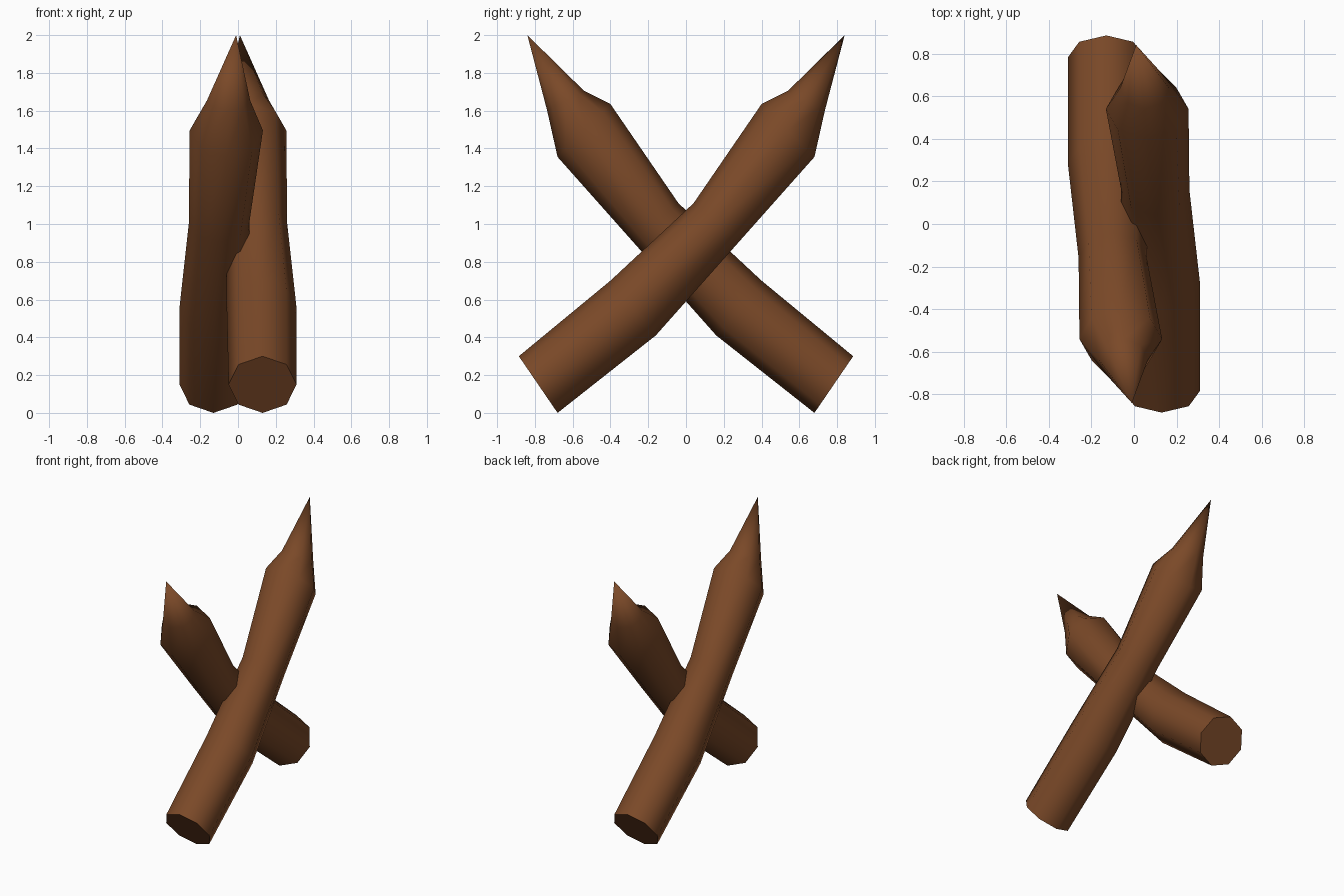
import bpy, bmesh, math
from mathutils import Vector

if "Cube" in bpy.data.objects:
    bpy.data.objects.remove(bpy.data.objects["Cube"])

SIDES = 8
wood = bpy.data.materials.new("brown_wood")
wood.diffuse_color = (0.195, 0.066, 0.021, 1)
wood.use_nodes = True
wood.node_tree.nodes["Principled BSDF"].inputs["Base Color"].default_value = wood.diffuse_color

# Rings from butt to shoulder: x centre, x radius, upper point (y, z), lower point (y, z)
RINGS = [
    (0.13, 0.18, (-0.885, 0.30), (-0.68, 0.0)),
    (0.125, 0.185, (-0.40, 0.70), (-0.16, 0.41)),
    (0.10, 0.16, (0.04, 1.11), (0.28, 0.905)),
    (0.062, 0.194, (0.40, 1.635), (0.68, 1.355)),
    (0.05, 0.115, (0.54, 1.705), (0.735, 1.60)),
]
TIP = (0.01, 0.84, 2.0)


def make_stake(name, sign):
    """Sharpened log; sign -1 gives it turned half a turn about z."""
    bm = bmesh.new()
    place = lambda p: bm.verts.new((sign * p[0], sign * p[1], p[2]))
    loops = []
    for cx, rx, up, low in RINGS:
        top, bottom = Vector((cx, *up)), Vector((cx, *low))
        centre, half = (top + bottom) / 2, (top - bottom) / 2
        side = Vector((rx, 0, 0))
        angles = [2 * math.pi * i / SIDES for i in range(SIDES)]
        loops.append([place(centre + half * math.cos(a) + side * math.sin(a)) for a in angles])
    tip = place(TIP)
    bm.faces.new(loops[0])  # sawn butt end
    for i in range(SIDES):
        j = (i + 1) % SIDES
        for a, b in zip(loops, loops[1:]):
            bm.faces.new((a[i], a[j], b[j], b[i]))
        bm.faces.new((loops[-1][i], loops[-1][j], tip))  # point
    bmesh.ops.recalc_face_normals(bm, faces=bm.faces)
    mesh = bpy.data.meshes.new(name)
    bm.to_mesh(mesh)
    bm.free()
    mesh.materials.append(wood)
    obj = bpy.data.objects.new(name, mesh)
    bpy.context.collection.objects.link(obj)
    bpy.ops.object.select_all(action='DESELECT')
    obj.select_set(True)
    bpy.context.view_layer.objects.active = obj
    bpy.ops.object.shade_smooth_by_angle(angle=math.radians(55))


# Two crossed stakes
make_stake("right_stake", 1)
make_stake("left_stake", -1)
